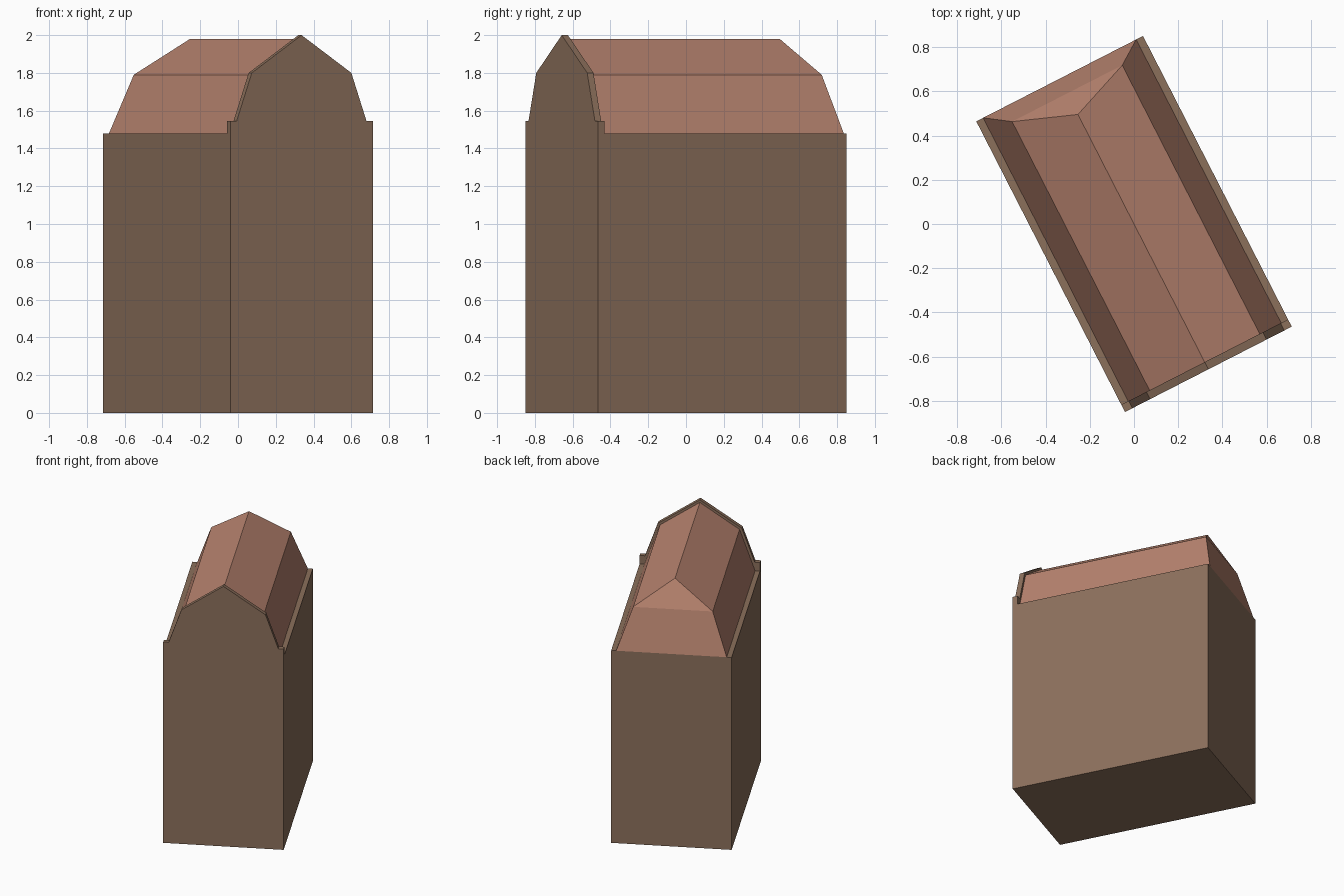
import bpy, bmesh, math

if "Cube" in bpy.data.objects:
    bpy.data.objects.remove(bpy.data.objects["Cube"])

ANGLE = math.radians(27.1)
W, L = 0.424, 0.739          # half width and half length of the footprint
EAVE, T = 1.48, 0.037        # wall height, gable thickness
BACK = -L + T                # rear plane of the front gable


def material(name, rgb):
    m = bpy.data.materials.new(name)
    m.diffuse_color = (*rgb, 1)
    m.use_nodes = True
    m.node_tree.nodes["Principled BSDF"].inputs["Base Color"].default_value = m.diffuse_color
    return m


def build(name, polys, mat):
    """Make one flat-shaded object from a list of polygons."""
    bm = bmesh.new()
    for p in polys:
        bm.faces.new([bm.verts.new(c) for c in p])
    bmesh.ops.remove_doubles(bm, verts=bm.verts, dist=1e-5)
    bmesh.ops.recalc_face_normals(bm, faces=bm.faces)
    me = bpy.data.meshes.new(name)
    bm.to_mesh(me)
    bm.free()
    me.materials.append(mat)
    ob = bpy.data.objects.new(name, me)
    ob.rotation_euler.z = ANGLE
    bpy.context.collection.objects.link(ob)
    return ob


def arch(half):
    """Mirror a right-hand half profile that ends on the centre line."""
    return half + [(-x, z) for x, z in reversed(half[:-1])]


def at(profile, y):
    return [(x, y, z) for x, z in profile]


def strips(a, b):
    return [[a[i], a[i + 1], b[i + 1], b[i]] for i in range(len(a) - 1)]


brick = material("brick", (0.26, 0.16, 0.105))
tile = material("tile", (0.48, 0.23, 0.16))

outer = arch([(W, EAVE), (W, 1.545), (0.386, 1.545), (0.296, 1.80), (0, 2.0)])
inner = arch([(0.389, EAVE), (0.28, 1.79), (0, 1.98)])

# Walls: floor, sides, back and the narrow ledges beside the roof
E = inner[0][0]
walls = [[(-W, -L, 0), (W, -L, 0), (W, L, 0), (-W, L, 0)],
         [(-W, L, 0), (W, L, 0), (W, L, EAVE), (E, L, EAVE), (-E, L, EAVE), (-W, L, EAVE)]]
for s in (-1, 1):
    walls.append([(s * W, -L, 0), (s * W, L, 0), (s * W, L, EAVE),
                  (s * W, BACK, EAVE), (s * W, -L, EAVE)])
    walls.append([(s * E, BACK, EAVE), (s * W, BACK, EAVE), (s * W, L, EAVE), (s * E, L, EAVE)])
# Front gable: face, rim and the part of its back showing above the roof
walls.append(at([(-W, 0), (W, 0)] + outer, -L))
walls += strips(at(outer, -L), at(outer, BACK))
walls.append(at(outer + inner[::-1], BACK))
build("walls_and_gable", walls, brick)

# Gambrel roof with a hipped rear end
front = at(inner, BACK)
rear = [(x, y, z) for (x, z), y in zip(inner, (L, 0.664, 0.557, 0.664, L))]
roof = strips(front, rear)
roof += [[rear[0], rear[1], rear[3], rear[4]], rear[1:4]]
build("roof", roof, tile)
